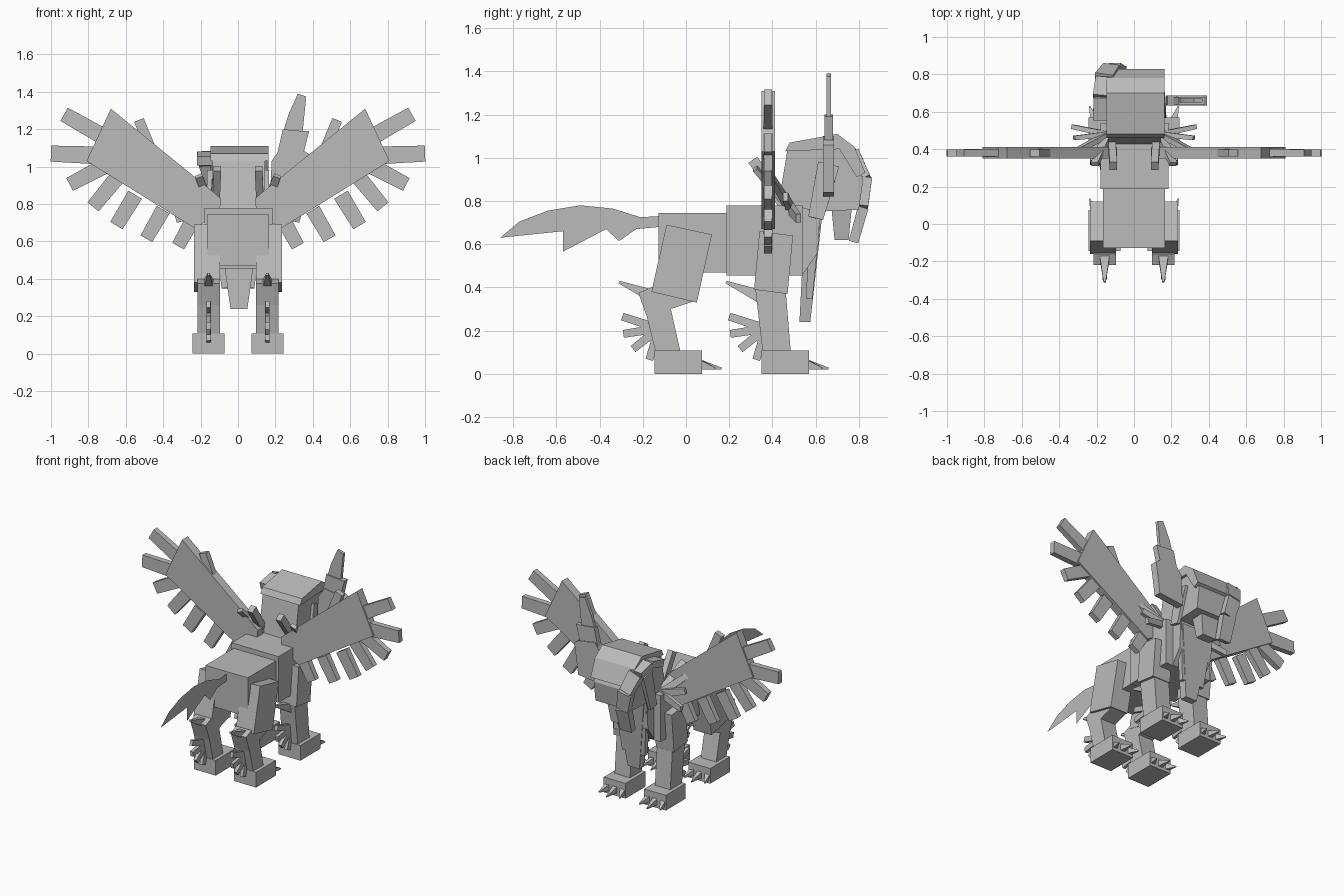
import bpy
import bmesh
from mathutils import Vector

cube = bpy.data.objects.get("Cube")
if cube:
    bpy.data.objects.remove(cube, do_unlink=True)

grey = bpy.data.materials.new("stone grey")
grey.use_nodes = True
grey.diffuse_color = (.5, .5, .5, 1)
grey.node_tree.nodes["Principled BSDF"].inputs["Base Color"].default_value = (.5, .5, .5, 1)


def make_object(name, bm):
    bmesh.ops.recalc_face_normals(bm, faces=bm.faces)
    mesh = bpy.data.meshes.new(name)
    bm.to_mesh(mesh)
    bm.free()
    mesh.materials.append(grey)
    obj = bpy.data.objects.new(name, mesh)
    bpy.context.collection.objects.link(obj)
    return obj


def loft(name, first, last):
    """Closed solid between two matching outlines."""
    bm = bmesh.new()
    a = [bm.verts.new(p) for p in first]
    b = [bm.verts.new(p) for p in last]
    bm.faces.new(a)
    bm.faces.new(b)
    for i in range(len(a)):
        j = (i + 1) % len(a)
        bm.faces.new((a[i], a[j], b[j], b[i]))
    return make_object(name, bm)


def side_prism(name, outline, centre, half):
    """Side outline (y, z) given width along x."""
    return loft(name, [(centre - half, y, z) for y, z in outline],
                [(centre + half, y, z) for y, z in outline])


def front_prism(name, outline, centre, half, side=1):
    """Front outline (x, z) given depth along y."""
    return loft(name, [(side * x, centre - half, z) for x, z in outline],
                [(side * x, centre + half, z) for x, z in outline])


def box(name, x, y, z):
    return side_prism(name, [(y[0], z[0]), (y[1], z[0]), (y[1], z[1]), (y[0], z[1])],
                      sum(x) / 2, (x[1] - x[0]) / 2)


def bar(name, root, tip, width, thick, taper=1, thin=(0, 1, 0)):
    """Tapered box from root to tip, thinnest along the thin axis."""
    root, tip = Vector(root), Vector(tip)
    along = (tip - root).normalized()
    u = along.cross(Vector(thin)).normalized()
    v = u.cross(along)
    corners = [u * (i * width / 2) + v * (j * thick / 2)
               for i, j in ((-1, -1), (1, -1), (1, 1), (-1, 1))]
    return loft(name, [root + c for c in corners], [tip + c * taper for c in corners])


# Body
box("hindquarters", (-.165, .165), (-.127, .19), (.47, .745))
box("chest", (-.18, .185), (.187, .54), (.455, .78))
side_prism("neck", [(.42, .74), (.47, 1), (.6, .95), (.62, .75), (.61, .56), (.54, .46), (.45, .5)], 0, .13)

# Flat tail panel
bm = bmesh.new()
tail = [(-.12, .73), (-.21, .725), (-.34, .765), (-.49, .78), (-.64, .755), (-.77, .705), (-.86, .63),
        (-.57, .66), (-.57, .565), (-.37, .67), (-.31, .615), (-.23, .67), (-.12, .68)]
bm.faces.new([bm.verts.new((0, y, z)) for y, z in tail])
make_object("tail", bm)

# Head, brow and muzzle
side_prism("skull", [(.43, .8), (.47, 1.04), (.7, 1.08), (.78, 1), (.82, .9), (.8, .76), (.6, .75)], .005, .14)
side_prism("brow_cap", [(.46, 1.03), (.48, 1.07), (.7, 1.11), (.78, 1.05), (.83, .93), (.79, .91), (.71, 1.04)],
           .008, .155)
bar("muzzle", (.005, .72, .8), (.005, .72, .62), .16, .1, .65)

# Beard
loft("beard", [(x, y, .73) for x, y in ((-.11, .55), (.12, .55), (.12, .63), (-.11, .63))],
     [(x, y, .24) for x, y in ((-.04, .525), (.05, .525), (.05, .575), (-.04, .575))])

# Raised ear
front_prism("raised_ear_base", [(.17, .82), (.18, 1.03), (.23, 1.1), (.36, 1.08), (.39, 1.06), (.36, .84)], .66, .026)
front_prism("raised_ear_middle", [(.21, 1.07), (.24, 1.2), (.35, 1.19), (.38, 1.19), (.35, 1.07)], .66, .02)
front_prism("raised_ear_tip", [(.24, 1.18), (.27, 1.28), (.32, 1.39), (.365, 1.375), (.345, 1.18)], .66, .011)

# Drooping ear, bent around the face
droop = [(-.17, .56, 1.03), (-.17, .68, 1.06), (-.16, .78, 1.02), (-.12, .835, .9), (-.09, .82, .77), (-.09, .775, .61)]
for a, b in zip(droop, droop[1:]):
    bar("drooping_ear", a, b, .05, .1, .9, (1, 0, 0))

# Wing feathers as tip, root and width
feathers = [((.93, 1.28), (.7, 1.15), .09), ((1, 1.07), (.74, 1.06), .095),
            ((.9, .905), (.72, 1), .085), ((.775, .785), (.64, .95), .085),
            ((.65, .685), (.55, .85), .085), ((.49, .615), (.4, .77), .08),
            ((.32, .575), (.24, .72), .08), ((.53, 1.25), (.45, 1.05), .06)]
ruff = [(.33, .52, .72), (.32, .46, .82), (.29, .4, .9), (.21, .32, .95)]

for side, label in ((1, "left"), (-1, "right")):
    # Wings
    front_prism(label + "_wing", [(.68, 1.31), (.81, 1.03), (.23, .67), (.1, .75), (.09, .83)], .38, .031, side)
    for tip, root, width in feathers:
        bar(label + "_wing_feather", (side * root[0], .38, root[1]),
            (side * tip[0], .38, tip[1]), width, .042, .9)

    # Neck feathers and beard strands
    for x, y, z in ruff:
        bar(label + "_ruff_feather", (side * .14, .48, .77), (side * x, y, z), .05, .03, .8)
    bar(label + "_nape_feather", (side * .12, .46, .77), (side * .11, .31, .99), .05, .04, 1, (1, 0, 0))
    bar(label + "_beard_strand", (side * .1, .6, .75), (side * .07, .57, .35), .06, .05, .6)
    bar(label + "_cheek", (side * .15, .66, .97), (side * .16, .6, .72), .1, .03, .7, (1, 0, 0))

    # Thigh, shoulder and lower legs
    leg = side * .157
    side_prism(label + "_thigh", [(-.09, .69), (.12, .645), (.05, .33), (-.16, .38)], side * .165, .07)
    side_prism(label + "_shoulder", [(.34, .66), (.495, .64), (.47, .37), (.315, .39)], side * .165, .07)
    side_prism(label + "_hind_shin", [(-.22, .375), (-.16, .4), (.05, .34), (-.07, .3), (-.025, .1),
                                      (-.14, .1), (-.18, .26)], leg, .06)
    side_prism(label + "_front_shin", [(.32, .4), (.46, .4), (.485, .1), (.355, .1)], leg, .06)

    # Feet, claws, spurs and leg feathers
    for part, y in (("hind", -.145), ("front", .35)):
        name = label + "_" + part
        box(name + "_foot", (leg - .085, leg + .085), (y, y + .22), (0, .107))
        for k in (-1, 0, 1):
            bar(name + "_claw", (leg + k * .055, y + .2, .045),
                (leg + k * .08, y + .31 - .03 * abs(k), .025), .04, .05, .15, (0, 0, 1))
        bar(name + "_spur", (leg, y - .01, .36), (leg, y - .165, .425), .06, .06, .2, (1, 0, 0))
        for dy, z in ((-.15, .265), (-.145, .185), (-.1, .115), (-.025, .065)):
            bar(name + "_leg_feather", (leg, y + .02, .21), (leg, y + dy, z), .04, .025, .9, (1, 0, 0))
